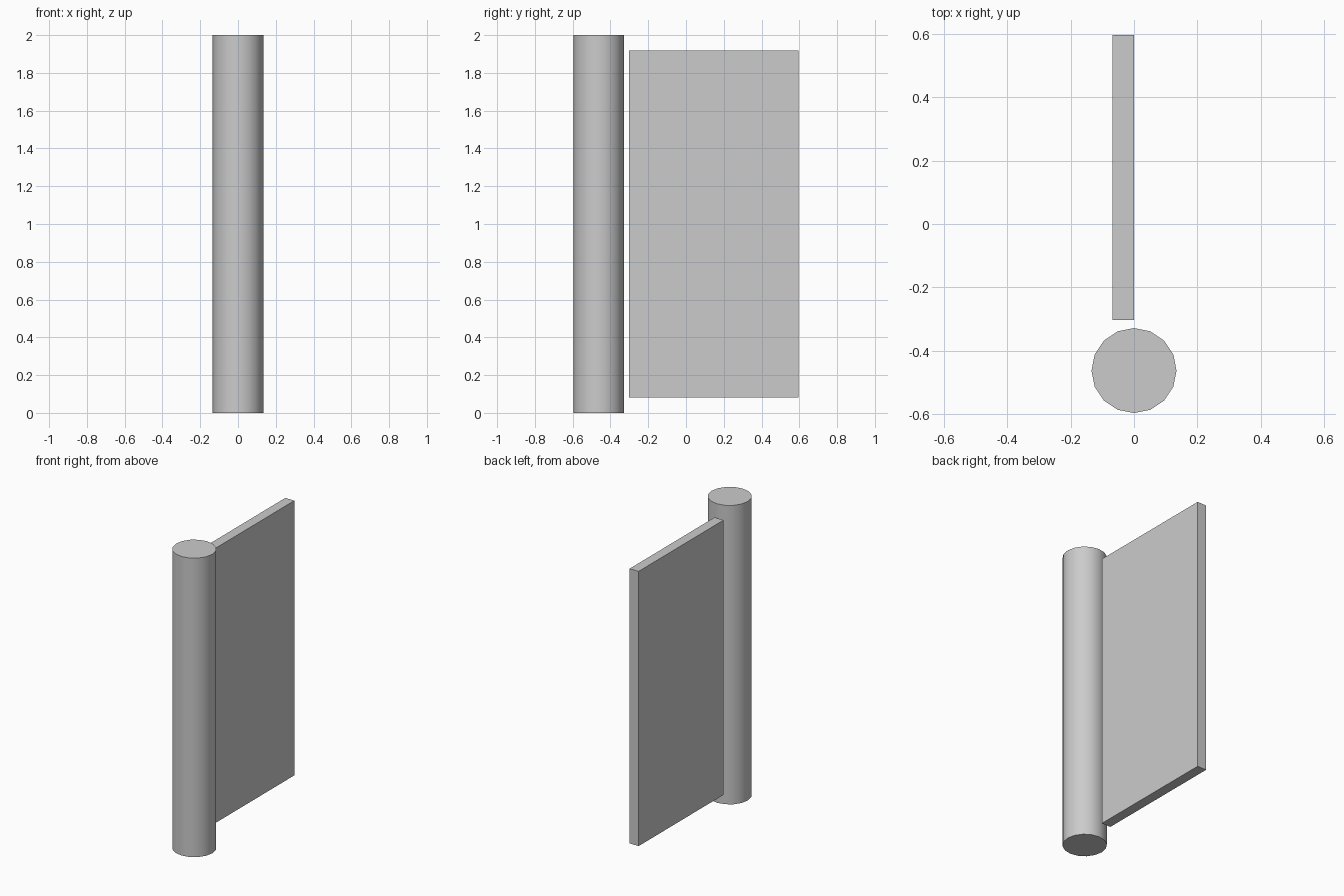
import bpy
import math

default = bpy.data.objects.get("Cube")
if default:
    bpy.data.objects.remove(default, do_unlink=True)

# Plain grey metal
grey = bpy.data.materials.new("plain grey")
grey.use_nodes = True
colour = (0.6, 0.6, 0.6, 1.0)
grey.diffuse_color = colour
grey.node_tree.nodes["Principled BSDF"].inputs["Base Color"].default_value = colour

# Hinge barrel: sixteen-sided, smooth round the side
bpy.ops.mesh.primitive_cylinder_add(vertices=16, radius=0.134, depth=2.0,
                                    location=(0, -0.462, 1.0))
barrel = bpy.context.object
barrel.name = "hinge_barrel"
barrel.data.materials.append(grey)
bpy.ops.object.shade_smooth_by_angle(angle=math.radians(40))

# Flat leaf standing behind the barrel, flush with its axis
bpy.ops.mesh.primitive_cube_add(size=1, location=(-0.0335, 0.147, 1.0))
leaf = bpy.context.object
leaf.name = "hinge_leaf"
leaf.scale = (0.067, 0.898, 1.838)
bpy.ops.object.transform_apply(location=False, rotation=False, scale=True)
leaf.data.materials.append(grey)
